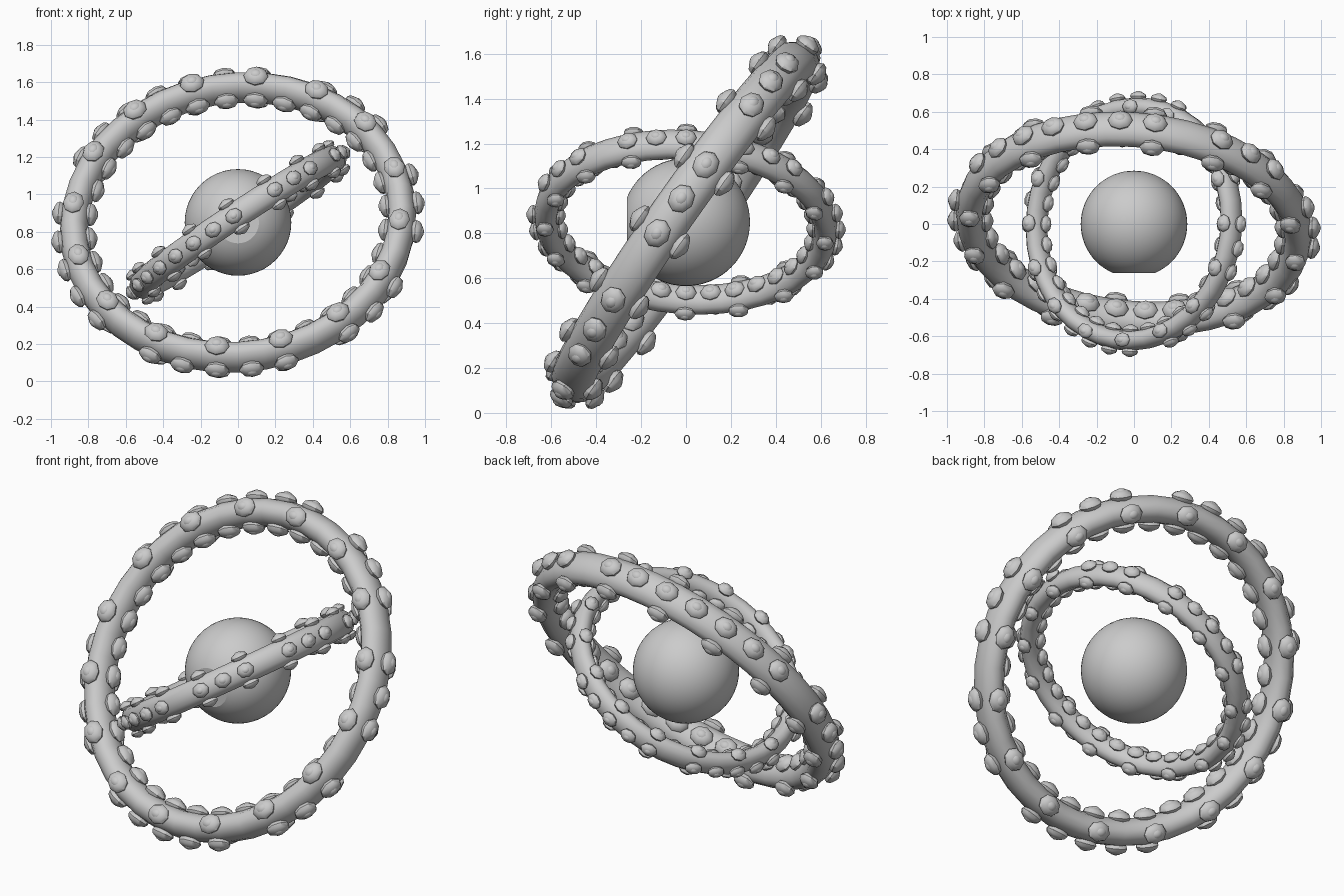
import bpy, bmesh, math
from mathutils import Matrix, Vector

if "Cube" in bpy.data.objects:
    bpy.data.objects.remove(bpy.data.objects["Cube"])

R, RAD, WID = 0.88, 0.075, 0.10     # ring radius, tube half depth / half width
CENTRE = Vector((0, 0, 0.85))


def finish(name, bm, matrix, angle=40):
    bm.transform(matrix)
    bmesh.ops.recalc_face_normals(bm, faces=bm.faces)
    me = bpy.data.meshes.new(name)
    bm.to_mesh(me)
    bm.free()
    ob = bpy.data.objects.new(name, me)
    bpy.context.collection.objects.link(ob)
    bpy.ops.object.select_all(action='DESELECT')
    ob.select_set(True)
    bpy.context.view_layer.objects.active = ob
    bpy.ops.object.shade_smooth_by_angle(angle=math.radians(angle))
    return ob


def tube_mesh(seg=40, sides=12):
    bm = bmesh.new()
    loops = []
    for i in range(seg):
        a = 2 * math.pi * i / seg
        loop = []
        for j in range(sides):
            p = 2 * math.pi * j / sides
            r = R + RAD * math.cos(p)
            loop.append(bm.verts.new((r * math.cos(a), r * math.sin(a), WID * math.sin(p))))
        loops.append(loop)
    for i in range(seg):
        A, B = loops[i], loops[(i + 1) % seg]
        for j in range(sides):
            k = (j + 1) % sides
            bm.faces.new((A[j], B[j], B[k], A[k]))
    return bm


def add_eye(bm, theta, side):
    """Lid cushion plus eyeball on one of the four sides of the tube."""
    radial = Vector((math.cos(theta), math.sin(theta), 0))
    tangent = Vector((-math.sin(theta), math.cos(theta), 0))
    up = Vector((0, 0, 1))
    normal = {'out': radial, 'in': -radial, 'front': up, 'back': -up}[side]
    pos = radial * R + normal * (RAD if side in ('out', 'in') else WID)
    frame = Matrix((tangent, normal.cross(tangent), normal)).transposed().to_4x4()
    base = Matrix.Translation(pos) @ frame
    lid = base @ Matrix.Translation((0, 0, 0.008)) @ Matrix.Diagonal((0.067, 0.057, 0.036, 1))
    bmesh.ops.create_uvsphere(bm, u_segments=8, v_segments=6, radius=1, matrix=lid)
    ball = base @ Matrix.Translation((0, 0, 0.012)) @ Matrix.Diagonal((0.044, 0.037, 0.038, 1))
    bmesh.ops.create_uvsphere(bm, u_segments=8, v_segments=6, radius=1, matrix=ball)


def eyes_mesh():
    bm = bmesh.new()
    step = 2 * math.pi / 16
    for k in range(16):
        aligned = math.radians(15.7) + k * step
        between = math.radians(4.4) + k * step
        for side in ('out', 'in', 'front', 'back'):
            add_eye(bm, aligned, side)
        add_eye(bm, between, 'in')
        if k not in (1, 3, 7, 10, 13, 15):      # gaps in the outer row
            add_eye(bm, between, 'out')
    return bm


def placement(x_axis, y_axis, scale, spin=0):
    x = x_axis.normalized()
    z = x.cross(y_axis).normalized()
    y = z.cross(x)
    rot = Matrix((x, y, z)).transposed().to_4x4()
    return (Matrix.Translation(CENTRE) @ rot @ Matrix.Rotation(math.radians(spin), 4, 'Z')
            @ Matrix.Scale(scale, 4))


# central eyeball with a flat pupil facing the front
bm = bmesh.new()
bmesh.ops.create_uvsphere(bm, u_segments=48, v_segments=32, radius=0.285,
                          matrix=Matrix.Rotation(math.pi / 2, 4, 'X'))
cut = bmesh.ops.bisect_plane(bm, geom=bm.verts[:] + bm.edges[:] + bm.faces[:],
                             plane_co=(0, -0.262, 0), plane_no=(0, -1, 0), clear_outer=True)
bmesh.ops.contextual_create(bm, geom=[e for e in cut['geom_cut'] if isinstance(e, bmesh.types.BMEdge)])
finish('central_eyeball', bm, Matrix.Translation(CENTRE), 20)

# large tilted ring
t = math.radians(55)
n = Vector((0, -math.sin(t), math.cos(t)))
outer = placement(Vector((1, 0, 0)) + n * 0.08, Vector((0, math.cos(t), math.sin(t))), 1.0)
finish('outer_ring', tube_mesh(), outer)
finish('outer_ring_eyes', eyes_mesh(), outer)

# smaller ring, crossing the large one
t = math.radians(33.5)
n = Vector((-math.sin(t), 0, math.cos(t)))
inner = placement(Vector((math.cos(t), 0, math.sin(t))), Vector((0, -1, 0)) + n * 0.06, 0.71, 6.8)
finish('inner_ring', tube_mesh(), inner)
finish('inner_ring_eyes', eyes_mesh(), inner)
